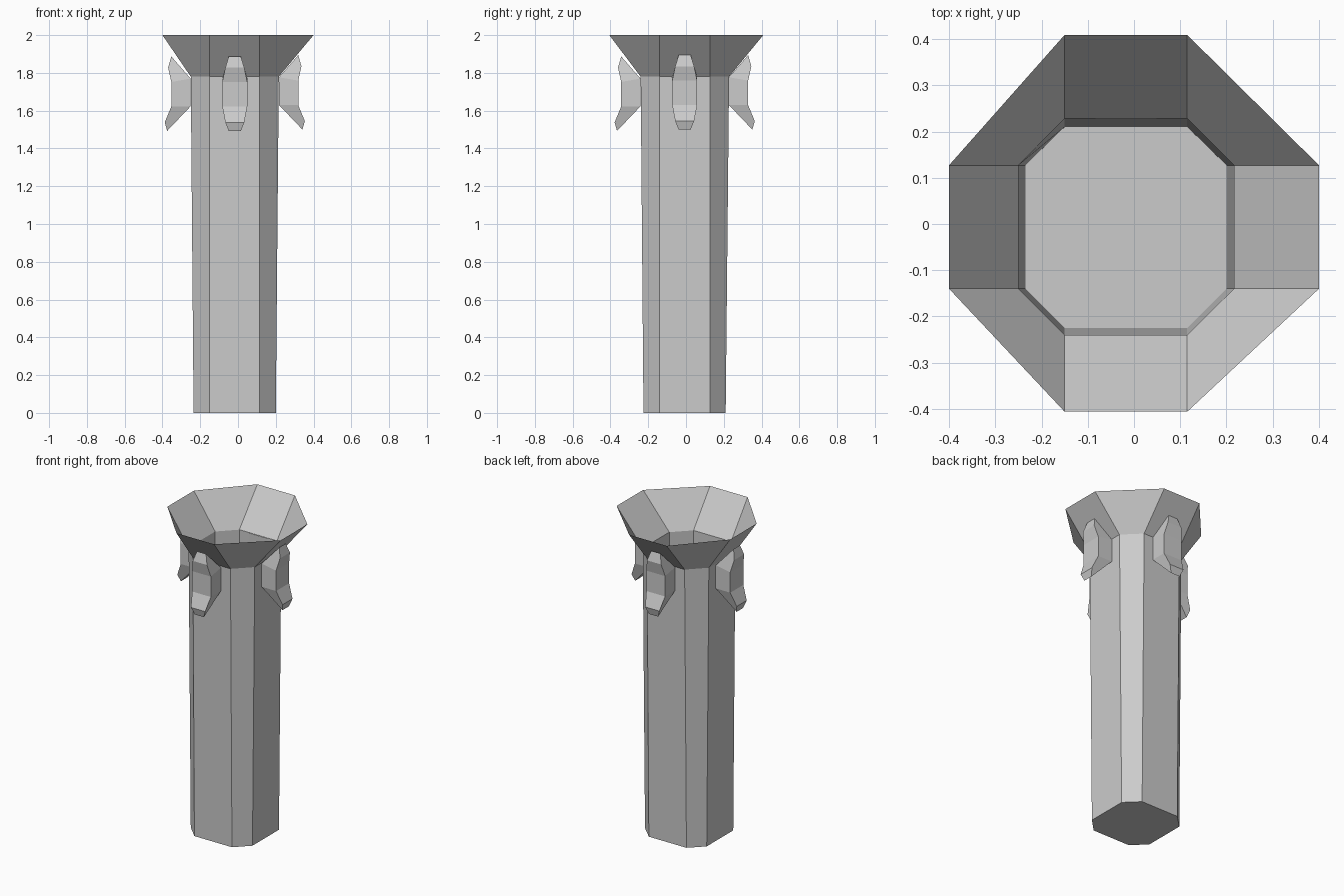
import bpy
import bmesh
from math import radians
from mathutils import Matrix, Vector

if "Cube" in bpy.data.objects:
    bpy.data.objects.remove(bpy.data.objects["Cube"], do_unlink=True)

# Single stone grey
stone = bpy.data.materials.new("stone_grey")
stone.use_nodes = True
stone.diffuse_color = (0.6, 0.6, 0.6, 1)
stone.node_tree.nodes["Principled BSDF"].inputs["Base Color"].default_value = (0.6, 0.6, 0.6, 1)


def finish(name, bm):
    mesh = bpy.data.meshes.new(name)
    bm.normal_update()
    bm.to_mesh(mesh)
    bm.free()
    mesh.materials.append(stone)
    obj = bpy.data.objects.new(name, mesh)
    bpy.context.collection.objects.link(obj)
    return obj


def octagon(bm, x0, x1, y0, y1, z):
    """Ring whose straight sides keep the same length at every level."""
    ax, bx, ay, by = -0.15, 0.115, -0.14, 0.127
    ring = [(ax, y0), (bx, y0), (x1, ay), (x1, by),
            (bx, y1), (ax, y1), (x0, by), (x0, ay)]
    return [bm.verts.new((x, y, z)) for x, y in ring]


# Hollow shaft and flared mouth, open at the top and closed at the bottom
bm = bmesh.new()
rings = [octagon(bm, *level) for level in (
    (-0.235, 0.2, -0.225, 0.21, 0),
    (-0.25, 0.216, -0.24, 0.228, 1.78),
    (-0.4, 0.4, -0.406, 0.409, 2),
)]
bm.faces.new(reversed(rings[0]))
for low, high in zip(rings, rings[1:]):
    for i in range(8):
        j = (i + 1) % 8
        bm.faces.new((low[i], low[j], high[j], high[i]))
finish("column_shell", bm)

# Bracket profile: distance from the axis, height, half width
PROFILE = [(0.234, 1.77, 0.066), (0.336, 1.887, 0.032), (0.353, 1.828, 0.05),
           (0.336, 1.752, 0.066), (0.336, 1.622, 0.066), (0.371, 1.538, 0.05),
           (0.358, 1.493, 0.032), (0.234, 1.623, 0.066)]
SIDES = [(0, 1, 2, 3), (0, 3, 4, 7), (7, 4, 5, 6)]


def bracket(name, angle, lift):
    bm = bmesh.new()
    left = [bm.verts.new((-w, -r, z + lift)) for r, z, w in PROFILE]
    right = [bm.verts.new((w, -r, z + lift)) for r, z, w in PROFILE]
    n = len(PROFILE)
    for i in range(n):
        j = (i + 1) % n
        bm.faces.new((left[i], left[j], right[j], right[i]))
    for quad in SIDES:
        bm.faces.new([left[k] for k in quad])
        bm.faces.new([right[k] for k in reversed(quad)])
    bmesh.ops.recalc_face_normals(bm, faces=bm.faces)
    turn = Matrix.Rotation(radians(angle), 4, "Z")
    shift = Matrix.Translation(Vector((-0.017, -0.007, 0)))
    bm.transform(shift @ turn)
    finish(name, bm)


# Four brackets under the rim
for name, angle, lift in (("front_bracket", 0, 0), ("left_bracket", 90, 0.007),
                          ("back_bracket", 180, 0.007), ("right_bracket", 270, 0)):
    bracket(name, angle, lift)
